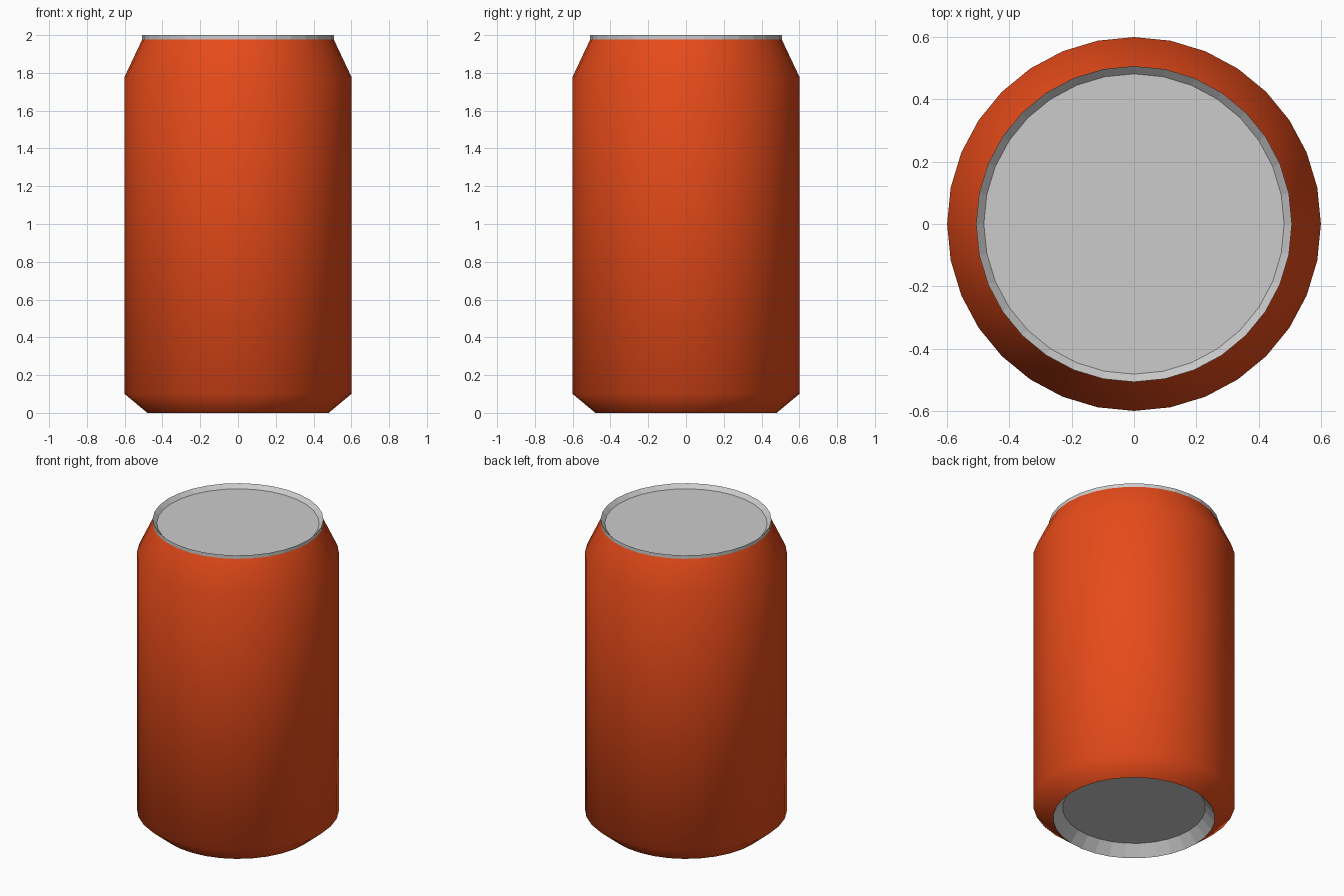
import bpy, bmesh, math

if "Cube" in bpy.data.objects:
    bpy.data.objects.remove(bpy.data.objects["Cube"])

SIDES = 32


def lathe(name, profile, smooth=False, cap=None, material=None):
    """Spin (radius, z) points around z; cap is 'end' to close the last ring."""
    bm = bmesh.new()
    rings = []
    for r, z in profile:
        rings.append([bm.verts.new((r * math.cos(2 * math.pi * i / SIDES),
                                    r * math.sin(2 * math.pi * i / SIDES), z))
                      for i in range(SIDES)])
    for a, b in zip(rings, rings[1:]):
        for i in range(SIDES):
            j = (i + 1) % SIDES
            bm.faces.new((a[i], a[j], b[j], b[i])).smooth = smooth
    if cap == 'end':
        # the profile's vertical direction decides which way the cap looks
        bm.faces.new(rings[-1] if profile[-1][1] > 1 else rings[-1][::-1])
    mesh = bpy.data.meshes.new(name)
    bm.to_mesh(mesh)
    bm.free()
    if material:
        mesh.materials.append(material)
    obj = bpy.data.objects.new(name, mesh)
    bpy.context.collection.objects.link(obj)
    return obj


paint = bpy.data.materials.new("orange_red_paint")
paint.diffuse_color = (0.8, 0.07, 0.01, 1)
paint.use_nodes = True
paint.node_tree.nodes["Principled BSDF"].inputs["Base Color"].default_value = paint.diffuse_color

# painted wall with tapered foot and shoulder
lathe("can_body", [(0.48, 0), (0.6, 0.1), (0.6, 1.78), (0.507, 1.977)],
      smooth=True, material=paint)

# bare metal rim and slightly sunken lid
lathe("rim_and_lid", [(0.507, 1.977), (0.507, 2.0), (0.482, 1.975)], cap='end')

# recessed base: ring wall runs from the recess out to the foot
base = lathe("recessed_base", [(0.48, 0), (0.424, 0.07)], cap='end')
base.data.flip_normals()
bm = bmesh.new()
bm.from_mesh(base.data)
for f in bm.faces:
    if f.normal.z > 0:
        f.normal_flip()
bm.to_mesh(base.data)
bm.free()
